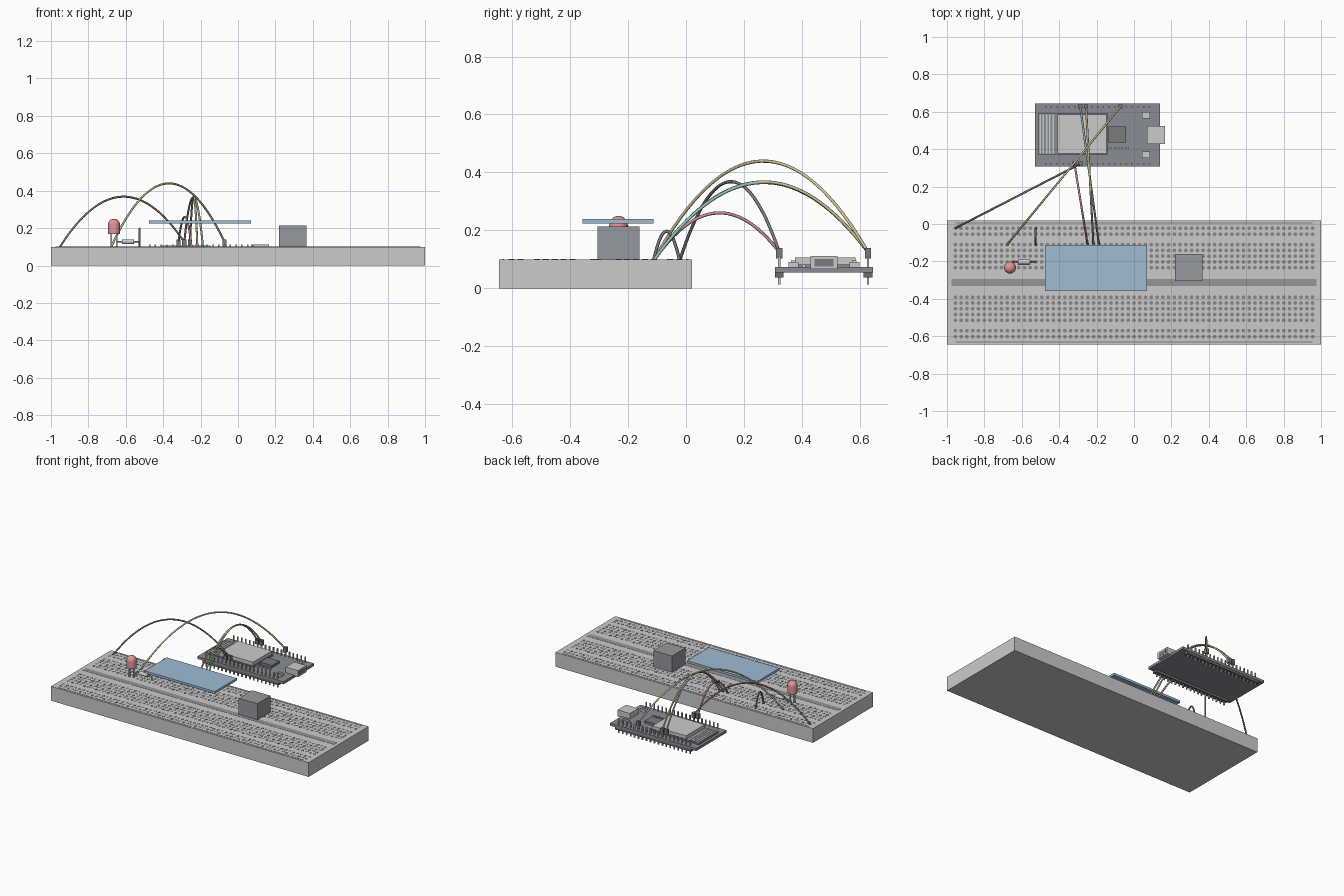
import bpy, bmesh, math
from mathutils import Matrix, Vector

if "Cube" in bpy.data.objects:
    bpy.data.objects.remove(bpy.data.objects["Cube"])


def color(obj, rgb):
    m = bpy.data.materials.new(obj.name + "_color")
    m.diffuse_color = (*rgb, 1)
    m.use_nodes = True
    m.node_tree.nodes["Principled BSDF"].inputs["Base Color"].default_value = m.diffuse_color
    obj.data.materials.append(m)


def finish(name, bm, rgb=None):
    me = bpy.data.meshes.new(name)
    bm.to_mesh(me)
    bm.free()
    o = bpy.data.objects.new(name, me)
    bpy.context.collection.objects.link(o)
    if rgb:
        color(o, rgb)
    return o


def boxes(name, items, rgb=None):
    """Each item is x0, x1, y0, y1, z0, z1."""
    bm = bmesh.new()
    for x0, x1, y0, y1, z0, z1 in items:
        mat = Matrix.Translation(((x0 + x1) / 2, (y0 + y1) / 2, (z0 + z1) / 2)) @ \
            Matrix.Diagonal((x1 - x0, y1 - y0, z1 - z0, 1))
        bmesh.ops.create_cube(bm, size=1, matrix=mat)
    return finish(name, bm, rgb)


def around(x, y, r, z0, z1):
    return (x - r, x + r, y - r, y + r, z0, z1)


def tube(name, paths, r, rgb=None):
    cu = bpy.data.curves.new(name, 'CURVE')
    cu.dimensions = '3D'
    cu.bevel_depth = r
    cu.bevel_resolution = 2
    cu.use_fill_caps = True
    for path in paths:
        s = cu.splines.new('POLY')
        s.points.add(len(path) - 1)
        for p, c in zip(s.points, path):
            p.co = (*c, 1)
    o = bpy.data.objects.new(name, cu)
    bpy.context.collection.objects.link(o)
    if rgb:
        color(o, rgb)
    return o


def arc(a, b, peak, n=32):
    a, b = Vector(a), Vector(b)
    h = peak - (a.z + b.z) / 2
    return [a.lerp(b, i / n) + Vector((0, 0, 4 * h * (i / n) * (1 - i / n)))
            for i in range(n + 1)]


PITCH = 0.0308
MID = -0.3125          # centre line of the breadboard
TOP = 0.1

# Breadboard body, centre channel and rail stripes
boxes("breadboard", [(-1, 1, -0.645, 0.02, 0, TOP)])
boxes("center_channel", [(-0.975, 0.975, MID - 0.019, MID + 0.019, 0.09, TOP + 0.001)], (.3, .3, .3))
boxes("rail_stripes", [(-0.955, 0.955, MID + s * d - 0.003, MID + s * d + 0.003, 0.095, TOP + 0.001)
                       for s in (-1, 1) for d in (0.318,)], (.2, .2, .2))

# Contact holes
bm = bmesh.new()
rows = [0.079 + PITCH * i for i in range(5)] + [0.258, 0.290]
for s in (-1, 1):
    for d in rows:
        for c in range(63):
            bmesh.ops.create_cone(bm, cap_ends=True, segments=8, radius1=0.0105, radius2=0.0105,
                                  depth=0.004, matrix=Matrix.Translation(
                                      ((c - 31) * PITCH, MID + s * d, TOP - 0.001)))
finish("breadboard_holes", bm, (.25, .25, .25))

# Display and sensor
boxes("display_panel", [(-0.475, 0.07, -0.357, -0.112, 0.224, 0.24)], (.35, .5, .65))
boxes("sensor_block", [(0.22, 0.365, -0.306, -0.16, TOP, 0.214)], (.3, .32, .35))

# Red lamp: revolved dome profile on two legs
bm = bmesh.new()
R = 0.032
prof = [(0, 0.168), (R, 0.168), (R, 0.218)] + \
    [(R * math.cos(a), 0.218 + R * math.sin(a)) for a in [math.pi / 2 * i / 8 for i in range(1, 9)]]
vs = [bm.verts.new((x, 0, z)) for x, z in prof]
es = [bm.edges.new(p) for p in zip(vs, vs[1:])]
bmesh.ops.spin(bm, geom=vs + es, axis=(0, 0, 1), cent=(0, 0, 0), angle=2 * math.pi, steps=24)
bmesh.ops.remove_doubles(bm, verts=bm.verts, dist=1e-4)
bmesh.ops.recalc_face_normals(bm, faces=bm.faces)
lamp = finish("lamp_bulb", bm, (.75, .3, .3))
lamp.location = (-0.663, -0.233, 0)
bpy.context.view_layer.objects.active = lamp
lamp.select_set(True)
bpy.ops.object.shade_smooth_by_angle()
boxes("lamp_legs", [around(x, -0.233, 0.004, 0.09, 0.17) for x in (-0.679, -0.647)])

# Resistor: body and bent leads
bm = bmesh.new()
bmesh.ops.create_cone(bm, cap_ends=True, segments=16, radius1=0.013, radius2=0.013, depth=0.066,
                      matrix=Matrix.Translation((-0.588, -0.203, 0.127)) @ Matrix.Rotation(math.pi / 2, 4, 'Y'))
res = finish("resistor_body", bm)
bpy.context.view_layer.objects.active = res
bpy.ops.object.select_all(action='DESELECT')
res.select_set(True)
bpy.ops.object.shade_smooth_by_angle()
tube("resistor_leads", [[(-0.65, -0.203, 0.09), (-0.65, -0.203, 0.127),
                         (-0.526, -0.203, 0.127), (-0.526, -0.203, 0.09)]], 0.004)

# Controller board with pin headers
PX0, ROWS = -0.472, (0.322, 0.628)
boxes("controller_board", [(-0.53, 0.138, 0.307, 0.645, 0.055, 0.073)], (.25, .27, .3))
boxes("header_strips", [(-0.49, 0.1, y - 0.015, y + 0.015, 0.038, 0.055) for y in ROWS], (.15, .15, .15))
boxes("header_pins", [around(PX0 + i * PITCH, y, 0.004, 0.014, 0.112) for y in ROWS for i in range(19)])

# Parts on the controller board
boxes("radio_module_base", [(-0.512, -0.14, 0.372, 0.59, 0.073, 0.083)], (.25, .27, .3))
boxes("radio_shield", [(-0.41, -0.147, 0.377, 0.585, 0.083, 0.107)])
boxes("antenna_traces", [(x, x + 0.008, 0.377, 0.585, 0.082, 0.085)
                         for x in [-0.505 + 0.017 * i for i in range(5)]])
boxes("interface_chip", [(-0.135, -0.042, 0.435, 0.52, 0.073, 0.09)], (.2, .2, .2))
boxes("small_components", [(-0.137 + 0.03 * i, -0.12 + 0.03 * i, 0.4, 0.413, 0.073, 0.083)
                           for i in range(4)])
boxes("button_cases", [(0.043, 0.086, y - 0.017, y + 0.017, 0.073, 0.09) for y in (0.371, 0.581)])
boxes("button_caps", [around(0.064, y, 0.008, 0.09, 0.096) for y in (0.371, 0.581)])
boxes("port_shell", [(0.07, 0.165, 0.429, 0.523, 0.066, 0.112)])
boxes("port_opening", [(0.15, 0.166, 0.443, 0.509, 0.076, 0.102)], (.2, .2, .2))

# Connector housings and arching wires
front, back = ROWS


def pin(i, y):
    return (PX0 + i * PITCH, y, 0.125)


used = [(5, front), (6, front), (6, back), (7, back), (13, back)]
boxes("wire_connectors", [around(PX0 + i * PITCH, y, 0.011, 0.103, 0.139) for i, y in used], (.2, .2, .2))
Z = 0.095
wires = {
    "red_wire": ((-0.248, -0.112, Z), pin(5, front), 0.26, (.65, .3, .3)),
    "black_wire": ((-0.955, -0.022, Z), pin(6, front), 0.368, (.2, .2, .2)),
    "green_wire": ((-0.187, -0.112, Z), pin(6, back), 0.365, (.3, .55, .5)),
    "yellow_wire": ((-0.217, -0.112, Z), pin(7, back), 0.367, (.6, .55, .3)),
    "lamp_wire": ((-0.68, -0.112, Z), pin(13, back), 0.439, (.6, .55, .3)),
    "ground_jumper": ((-0.526, -0.112, Z), (-0.526, -0.022, Z), 0.197, (.2, .2, .2)),
    "display_ground_jumper": ((-0.279, -0.112, Z), (-0.279, -0.022, Z), 0.197, (.2, .2, .2)),
}
for name, (a, b, peak, rgb) in wires.items():
    tube(name, [arc(a, b, peak)], 0.0055, rgb)
bpy.data.objects.remove(bpy.data.objects["display_ground_jumper"])
